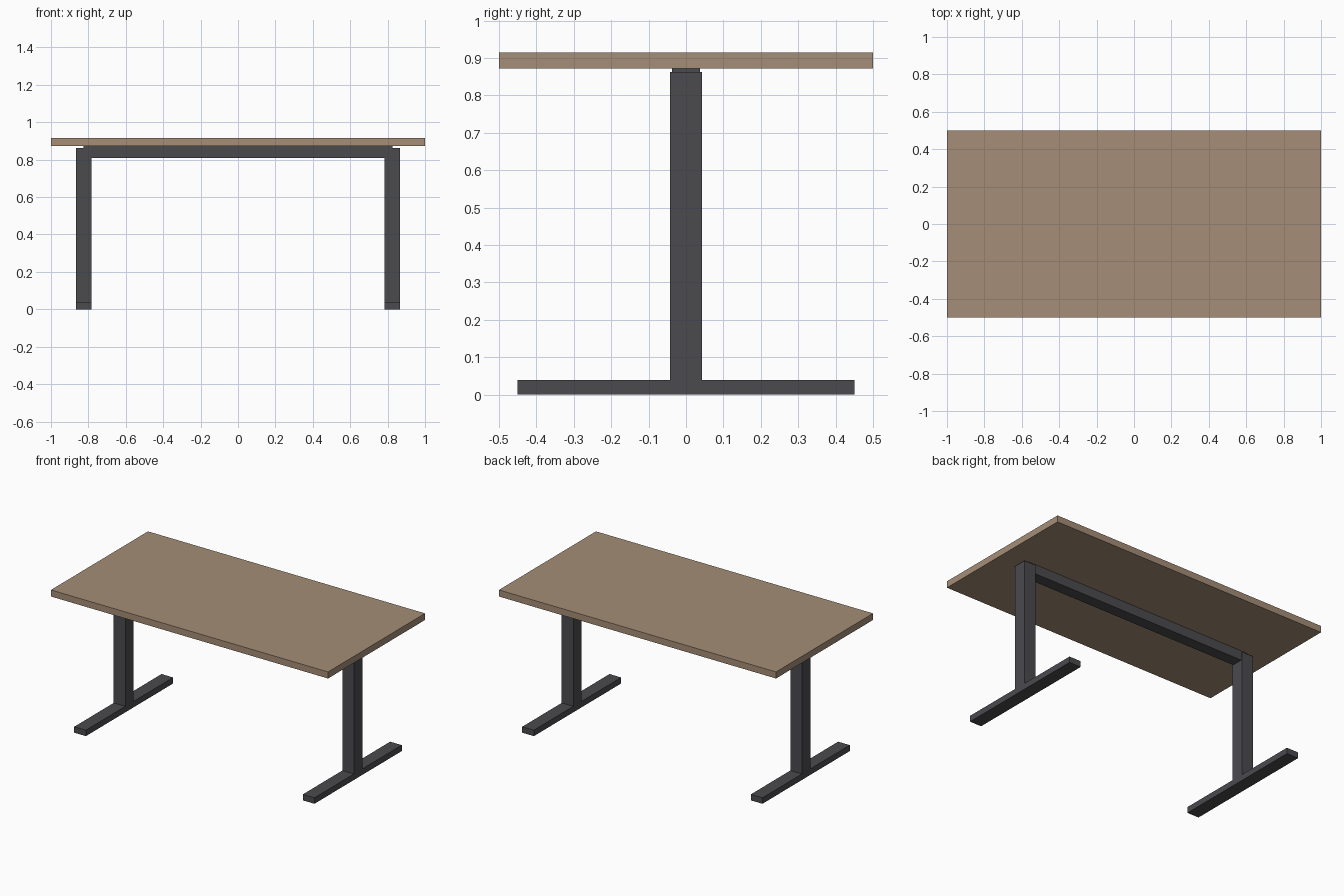
import bpy

cube = bpy.data.objects.get("Cube")
if cube:
    bpy.data.objects.remove(cube, do_unlink=True)


def make_material(name, rgb):
    mat = bpy.data.materials.new(name)
    mat.use_nodes = True
    color = (*rgb, 1.0)
    mat.diffuse_color = color
    mat.node_tree.nodes["Principled BSDF"].inputs["Base Color"].default_value = color
    return mat


def box(name, low, high, mat):
    """Box spanning two opposite corners."""
    center = [(a + b) / 2 for a, b in zip(low, high)]
    bpy.ops.mesh.primitive_cube_add(size=1, location=center)
    obj = bpy.context.object
    obj.name = name
    obj.scale = [b - a for a, b in zip(low, high)]
    bpy.ops.object.transform_apply(location=False, rotation=False, scale=True)
    obj.data.materials.append(mat)
    return obj


wood = make_material("light_brown_wood", (0.376, 0.27, 0.185))
metal = make_material("dark_grey_metal", (0.07, 0.068, 0.076))

# Table top
box("table_top", (-1, -0.5, 0.872), (1, 0.5, 0.915), wood)

# Beam under the top, running between the leg centres
box("cross_beam", (-0.826, -0.037, 0.81), (0.826, 0.037, 0.872), metal)

# Feet and columns on both sides
inner, outer = 0.783, 0.867
for side, sign in (("left", 1), ("right", -1)):
    x_min, x_max = sorted((sign * inner, sign * outer))
    box(side + "_foot", (x_min, -0.45, 0), (x_max, 0.45, 0.039), metal)
    box(side + "_column", (x_min, -0.043, 0.039), (x_max, 0.043, 0.863), metal)
